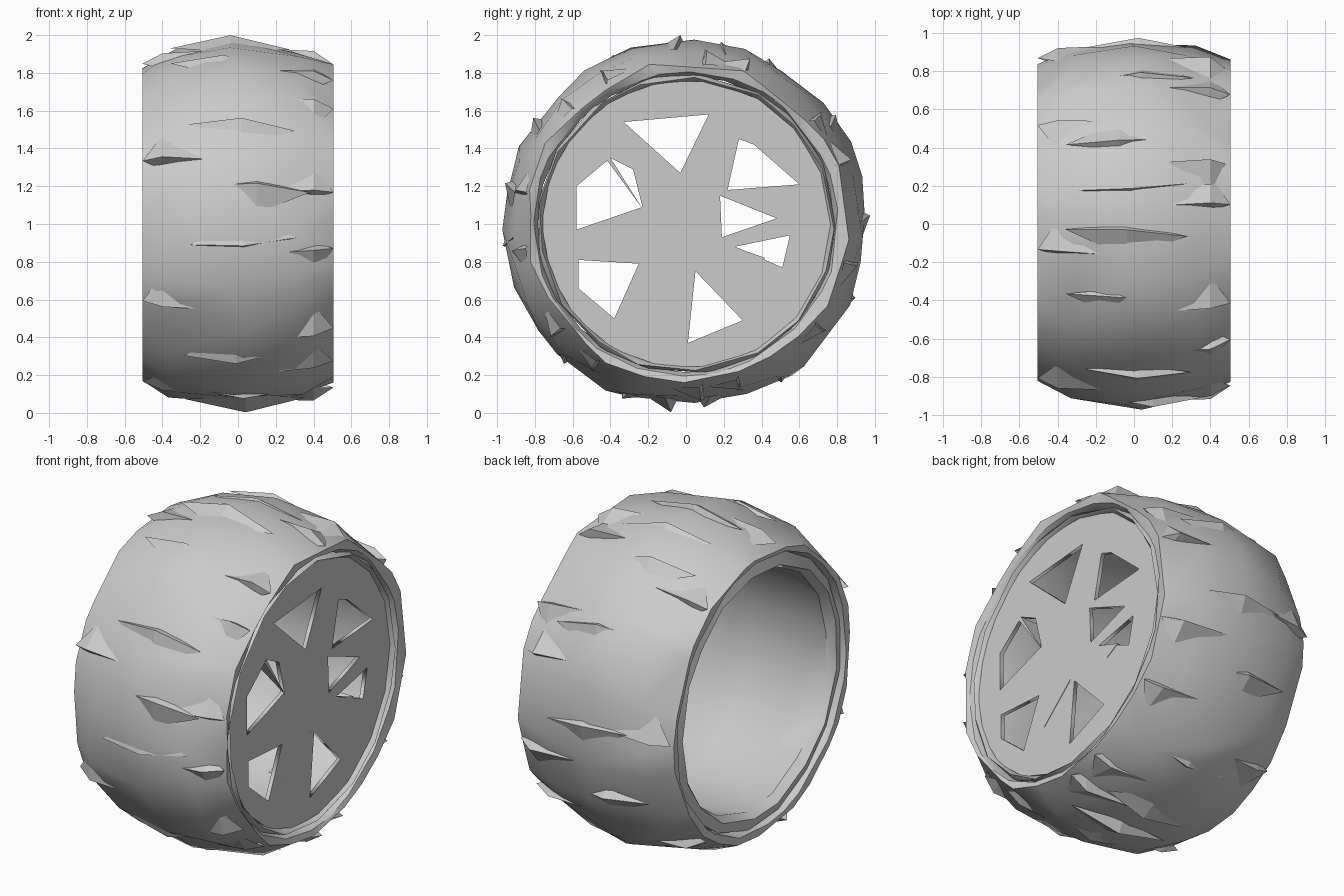
import bpy, bmesh, math, random
from mathutils import Vector, Matrix

random.seed(11)
if "Cube" in bpy.data.objects:
    bpy.data.objects.remove(bpy.data.objects["Cube"], do_unlink=True)

grey = bpy.data.materials.new("plain grey")
grey.use_nodes = True
colour = (0.6, 0.6, 0.6, 1)
grey.diffuse_color = colour
grey.node_tree.nodes["Principled BSDF"].inputs["Base Color"].default_value = colour


def point(x, r, a):
    """Position on the wheel: along the axle, radius, angle."""
    return Vector((x, r * math.cos(a), 1 + r * math.sin(a)))


def add_object(name, bm, angle=None):
    bmesh.ops.recalc_face_normals(bm, faces=bm.faces)
    mesh = bpy.data.meshes.new(name)
    bm.to_mesh(mesh)
    bm.free()
    mesh.materials.append(grey)
    obj = bpy.data.objects.new(name, mesh)
    bpy.context.collection.objects.link(obj)
    if angle:
        bpy.ops.object.select_all(action='DESELECT')
        obj.select_set(True)
        bpy.context.view_layer.objects.active = obj
        bpy.ops.object.shade_smooth_by_angle(angle=math.radians(angle))


def revolve(profile, segments, jitter):
    """Spin a closed (x, radius, roughness) profile about the axle."""
    bm = bmesh.new()
    rows = []
    for i in range(segments):
        row = []
        for x, r, rough in profile:
            a = 2 * math.pi * (i + random.uniform(-jitter, jitter) * (rough > 0)) / segments
            r += random.uniform(-rough, rough)
            # Only the tread, not its shoulders, wanders sideways
            if abs(x) < 0.4:
                x += random.uniform(-2.5, 2.5) * rough
            row.append(bm.verts.new(point(x, r, a)))
        rows.append(row)
    n = len(profile)
    for i in range(segments):
        p, q = rows[i], rows[(i + 1) % segments]
        for j in range(n):
            k = (j + 1) % n
            bm.faces.new((p[j], p[k], q[k], q[j]))
    bmesh.ops.triangulate(bm, faces=bm.faces)
    return bm


# Crumpled, barrel-shaped tyre
tyre_profile = [(-0.45, 0.785, 0), (-0.5, 0.80, 0.006), (-0.505, 0.835, 0.012),
                (-0.34, 0.915, 0.015), (0, 0.962, 0.018), (0.3, 0.925, 0.022),
                (0.505, 0.845, 0.022), (0.495, 0.805, 0.006), (0.45, 0.785, 0)]
add_object("tyre", revolve(tyre_profile, 24, 0.4), 30)

# Tread ledges: a long gentle slope ending in a steep thin step
bm = bmesh.new()


def ledge(c, half, a, lean, base, height):
    ends = [point(c - half, base, a), point(c + half, base - 0.005, a + 0.04 * lean)]
    left, right = [bm.verts.new(e) for e in ends]
    gentle = bm.verts.new(point(c, base, a + 0.16 * lean))
    steep = bm.verts.new(point(c, base, a - 0.03 * lean))
    tip = bm.verts.new(point(c, height, a))
    for u, v in ((left, gentle), (gentle, right), (right, steep), (steep, left)):
        bm.faces.new((u, v, tip))


for i in range(13):
    a = 2 * math.pi * (i + random.uniform(-0.3, 0.3)) / 13
    ledge(random.uniform(-0.08, 0.1), 0.28, a, random.choice((-1, 1)), 0.925,
          random.uniform(0.97, 0.985))
# Shoulder ledges, denser at the spoked side
for i in range(21):
    side = 1 if i % 3 else -1
    a = 2 * math.pi * (i + random.uniform(-0.3, 0.3)) / 21
    lean = random.choice((-1, 1))
    outer = bm.verts.new(point(side * 0.505, random.uniform(0.85, 0.875), a))
    inner = bm.verts.new(point(side * 0.1, 0.935, a + 0.02))
    gentle = bm.verts.new(point(side * 0.4, 0.87, a + 0.18 * lean))
    steep = bm.verts.new(point(side * 0.42, 0.84, a - 0.03 * lean))
    tip = bm.verts.new(point(side * 0.4, random.uniform(0.91, 0.94), a))
    for u, v in ((outer, gentle), (gentle, inner), (inner, steep), (steep, outer)):
        bm.faces.new((u, v, tip))
# Ledges that reach the full diameter at top and bottom
ledge(-0.04, 0.32, math.pi / 2 + 0.03, 1, 0.93, 1)
ledge(0.04, 0.32, -math.pi / 2 - 0.08, -1, 0.93, 1)
add_object("tread_ledges", bm)

# Hollow rim: both lips and the inner barrel
rim_profile = [(0.465, 0.795, 0.006), (0.49, 0.78, 0.006), (0.45, 0.755, 0),
               (0.1, 0.745, 0), (-0.25, 0.735, 0), (-0.44, 0.70, 0.008),
               (-0.49, 0.73, 0.008), (-0.47, 0.79, 0.006), (0, 0.78, 0)]
add_object("rim", revolve(rim_profile, 17, 0.15), 40)

# Spoked disc with irregular openings, as (y, z) outlines
holes = [
    [(-0.33, 1.54), (0.12, 1.58), (-0.03, 1.27)],
    [(0.28, 1.45), (0.36, 1.42), (0.6, 1.21), (0.22, 1.18)],
    [(0.18, 1.15), (0.48, 1.03), (0.19, 0.93)],
    [(0.26, 0.88), (0.55, 0.94), (0.51, 0.77)],
    [(0.05, 0.75), (0.3, 0.49), (0.01, 0.37)],
    [(-0.25, 0.79), (-0.57, 0.81), (-0.57, 0.66), (-0.38, 0.5)],
    [(-0.4, 1.35), (-0.28, 1.29), (-0.23, 1.09), (-0.58, 0.97), (-0.58, 1.2)],
]
curve = bpy.data.curves.new("disc_outline", 'CURVE')
curve.dimensions = '2D'
curve.fill_mode = 'BOTH'
curve.extrude = 0.012
edge = [(0.765 * math.cos(t * math.pi / 9), 1 + 0.765 * math.sin(t * math.pi / 9))
        for t in range(18)]
for outline in [edge] + holes:
    spline = curve.splines.new('POLY')
    spline.points.add(len(outline) - 1)
    spline.use_cyclic_u = True
    for p, (y, z) in zip(spline.points, outline):
        p.co = (y, z, 0, 1)
helper = bpy.data.objects.new("disc_helper", curve)
bpy.context.collection.objects.link(helper)
bpy.context.view_layer.update()
flat = bpy.data.meshes.new_from_object(
    helper.evaluated_get(bpy.context.evaluated_depsgraph_get()))
bpy.data.objects.remove(helper, do_unlink=True)
bm = bmesh.new()
bm.from_mesh(flat)
bpy.data.meshes.remove(flat)
bmesh.ops.remove_doubles(bm, verts=bm.verts, dist=0.0001)
turn = Matrix(((0, 0, 1, 0.455), (1, 0, 0, 0), (0, 1, 0, 0), (0, 0, 0, 1)))
bmesh.ops.transform(bm, matrix=turn, verts=bm.verts)
add_object("spoked_disc", bm)

# Thin spoke slivers crossing or backing some openings
bm = bmesh.new()
slivers = [((-0.42, 1.34), (-0.4, 1.35), (-0.23, 1.08)),
           ((0.25, 0.88), (0.42, 0.82), (0.33, 0.77)),
           ((-0.2, 0.66), (-0.2, 0.57), (0.02, 0.77))]
for sliver in slivers:
    rim_side = [bm.verts.new((0.47, y, z)) for y, z in sliver]
    bm.faces.new(rim_side)
    back = bm.verts.new((0.34, sliver[1][0], sliver[1][1]))
    bm.faces.new((rim_side[1], rim_side[2], back))
add_object("spoke_slivers", bm)
